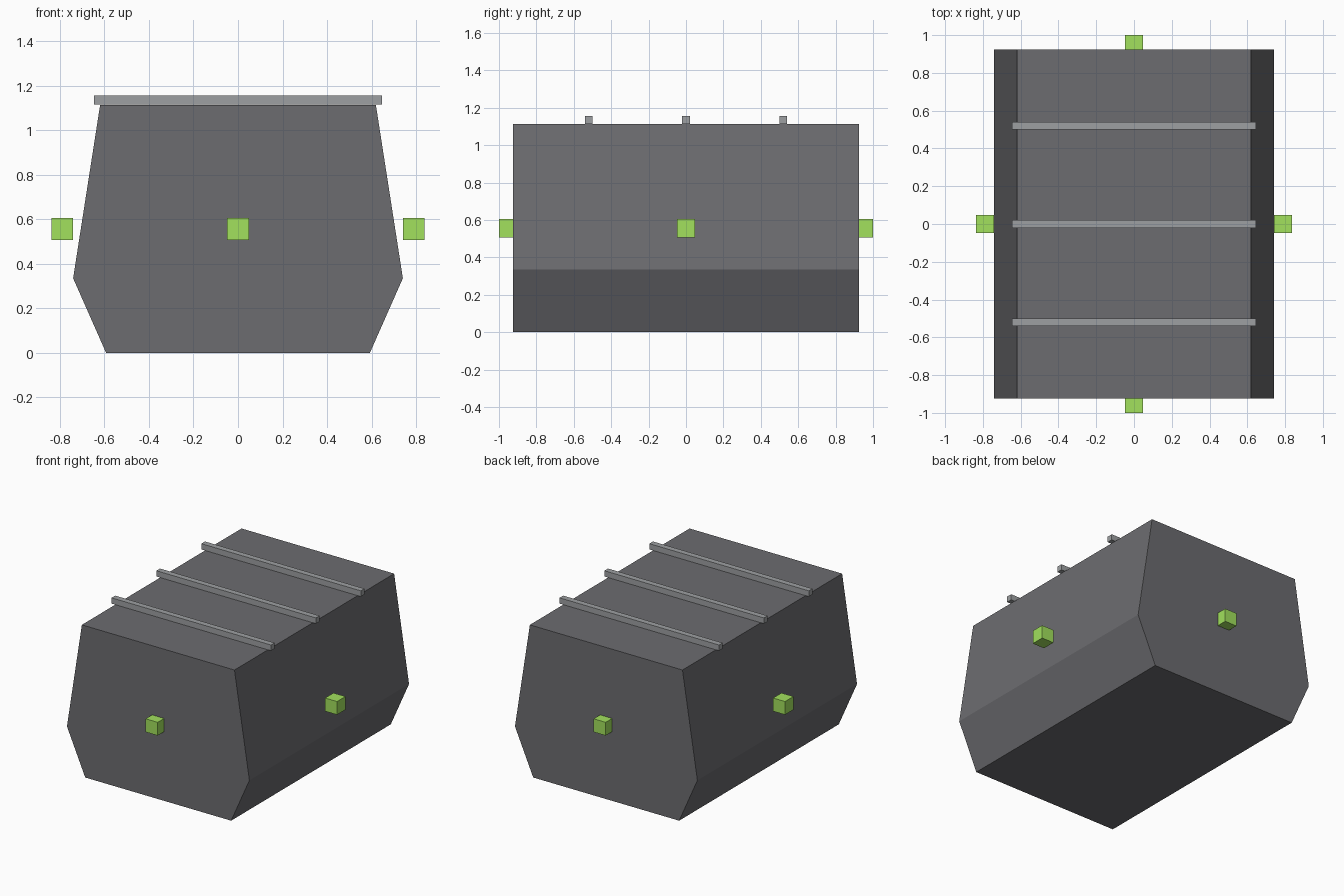
import bpy, bmesh

if "Cube" in bpy.data.objects:
    bpy.data.objects.remove(bpy.data.objects["Cube"])


def material(name, rgb):
    m = bpy.data.materials.new(name)
    m.diffuse_color = (*rgb, 1)
    m.use_nodes = True
    m.node_tree.nodes["Principled BSDF"].inputs["Base Color"].default_value = m.diffuse_color
    return m


DARK = material("dark_grey", (0.15, 0.15, 0.16))
STEEL = material("light_grey", (0.34, 0.35, 0.36))
GREEN = material("green", (0.36, 0.75, 0.11))


def add_object(name, bm, mat):
    bmesh.ops.recalc_face_normals(bm, faces=bm.faces)
    mesh = bpy.data.meshes.new(name)
    bm.to_mesh(mesh)
    bm.free()
    mesh.materials.append(mat)
    obj = bpy.data.objects.new(name, mesh)
    bpy.context.collection.objects.link(obj)
    return obj


def box(name, center, size, mat):
    bm = bmesh.new()
    bmesh.ops.create_cube(bm, size=1)
    bmesh.ops.scale(bm, vec=size, verts=bm.verts)
    bmesh.ops.translate(bm, vec=center, verts=bm.verts)
    return add_object(name, bm, mat)


# Body: mirrored six-sided profile extruded front to back
HALF_LENGTH = 0.925
half = [(0.592, 0), (0.74, 0.335), (0.619, 1.112)]
profile = half + [(-x, z) for x, z in reversed(half)]
bm = bmesh.new()
front = bm.faces.new([bm.verts.new((x, -HALF_LENGTH, z)) for x, z in profile])
ext = bmesh.ops.extrude_face_region(bm, geom=[front], use_keep_orig=True)
moved = [v for v in ext["geom"] if isinstance(v, bmesh.types.BMVert)]
bmesh.ops.translate(bm, vec=(0, 2 * HALF_LENGTH, 0), verts=moved)
add_object("body", bm, DARK)

# Roof ribs
for i, y in enumerate((-0.52, 0, 0.52)):
    box(f"roof_rib_{i + 1}", (0, y, 1.135), (1.294, 0.042, 0.042), STEEL)

# Marker cubes at mid height on all four sides
for name, x, y in (("front", 0, -0.952), ("back", 0, 0.952),
                   ("left", -0.789, 0), ("right", 0.789, 0)):
    box(f"{name}_marker", (x, y, 0.556), (0.097,) * 3, GREEN)
